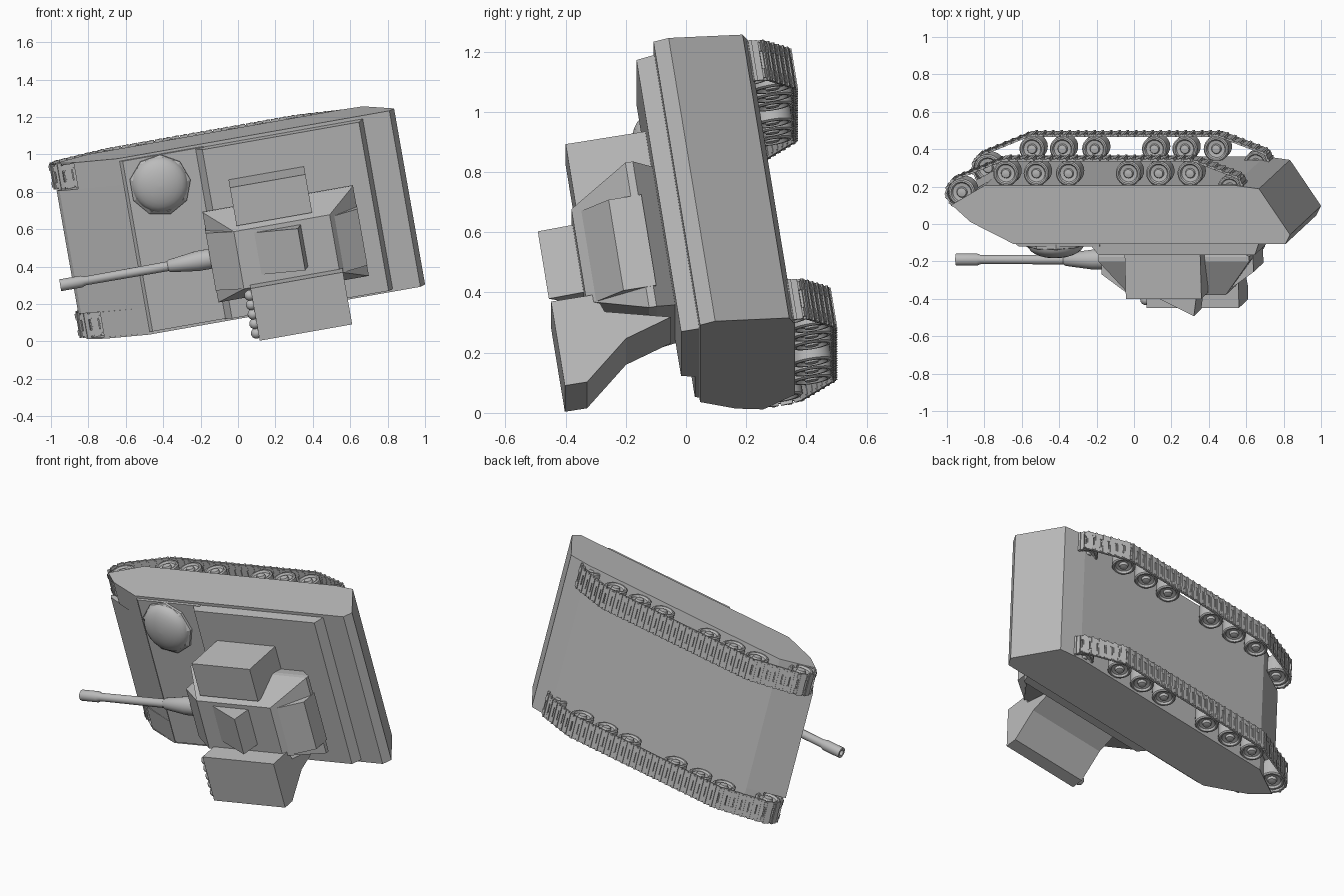
import bpy, bmesh
from math import sin, cos, pi, radians
from mathutils import Matrix, Vector, geometry

cube = bpy.data.objects.get("Cube")
if cube:
    bpy.data.objects.remove(cube)

# Tank frame: x = backward, y = to its right, z = up; the whole tank lies tilted on its side
YAW, ROLL = radians(10), radians(9.2)
back = Vector((cos(YAW), 0, sin(YAW)))
right = Vector((-sin(YAW) * cos(ROLL), -sin(ROLL), cos(YAW) * cos(ROLL)))
POSE = Matrix((back, right, back.cross(right))).transposed().to_4x4()
MID = 0.593          # hull centre line
GUN_Y = 0.485        # turret centre line

grey = bpy.data.materials.new("plain_grey")
grey.use_nodes = True
grey.diffuse_color = (0.5, 0.5, 0.5, 1)
grey.node_tree.nodes["Principled BSDF"].inputs["Base Color"].default_value = (0.5, 0.5, 0.5, 1)


def finish(name, bm, smooth=False):
    bmesh.ops.recalc_face_normals(bm, faces=bm.faces)
    mesh = bpy.data.meshes.new(name)
    bm.to_mesh(mesh)
    bm.free()
    mesh.transform(POSE)
    mesh.materials.append(grey)
    if smooth:
        mesh.shade_smooth()
        mesh.set_sharp_from_angle(angle=radians(35))
    obj = bpy.data.objects.new(name, mesh)
    bpy.context.collection.objects.link(obj)


def loft(name, rings, smooth=False):
    """Skin a list of point rings and cap both ends."""
    bm = bmesh.new()
    loops = [[bm.verts.new(p) for p in ring] for ring in rings]
    for a, b in zip(loops, loops[1:]):
        for i in range(len(a)):
            j = (i + 1) % len(a)
            bm.faces.new((a[i], a[j], b[j], b[i]))
    bm.faces.new(loops[0])
    bm.faces.new(loops[-1])
    finish(name, bm, smooth)


def side_prism(name, profile, y0, y1):
    loft(name, [[(x, y, z) for x, z in profile] for y in (y0, y1)])


def long_prism(name, profile, x0, x1):
    loft(name, [[(x, y, z) for y, z in profile] for x in (x0, x1)])


def rect(x0, x1, y0, y1, z):
    return [(x0, y0, z), (x1, y0, z), (x1, y1, z), (x0, y1, z)]


def lathe(name, profile, centre, axis, sides=24, smooth=True):
    """Turn (radius, height) pairs around the given axis."""
    rings = []
    for r, h in profile:
        ring = []
        for i in range(sides):
            a = 2 * pi * i / sides
            p = [r * cos(a), r * sin(a)]
            p.insert(axis, h)
            ring.append(Vector(p) + Vector(centre))
        rings.append(ring)
    loft(name, rings, smooth)


# Hull: central tub, then fenders and skirts on both sides
DECK, BELLY = -0.065, -0.384
tail = [(-0.462, DECK), (1.011, DECK), (1.038, -0.116), (0.876, -0.365),
        (0.74, BELLY), (-0.612, BELLY)]
side_prism("hull_tub", [(-0.815, -0.272), (-0.8, -0.25)] + tail, MID - 0.338, MID + 0.338)
for side, label in ((1, "right"), (-1, "left")):
    side_prism(label + "_fender", [(-0.7, -0.33), (-0.7, -0.19)] + tail,
               MID + side * 0.338, MID + side * 0.476)
    side_prism(label + "_skirt", [(-0.795, -0.278), (-0.695, -0.185)] + tail,
               MID + side * 0.476, MID + side * 0.484)
loft("front_deck_plate", [rect(-0.462, 0, MID - 0.47, MID + 0.47, DECK - 0.005),
                          rect(-0.44, 0, MID - 0.468, MID + 0.468, -0.05)])
loft("upper_deck", [rect(-0.06, 0.865, MID - 0.47, MID + 0.466, DECK - 0.005),
                    rect(-0.01, 0.84, MID - 0.466, MID + 0.462, -0.004)])

# Driver's domed hatch
lathe("hatch_ring", [(0.165, DECK - 0.01), (0.165, -0.035), (0.145, -0.02)],
      (-0.265, 0.9, 0), 2, 9, False)
lathe("hatch_dome", [(0.15 * cos(a), -0.035 + 0.07 * sin(a))
                     for a in [pi / 2 * i / 7 for i in range(7)]] + [(0.002, 0.035)],
      (-0.265, 0.905, 0), 2)

# Running gear
SPROCKET = (-0.742, -0.342, 0.073)
IDLER = (0.712, -0.368, 0.063)
WHEELS = [(x, -0.444, 0.068) for x in (-0.5, -0.335, -0.16, 0.165, 0.33, 0.5)]
half = [(1, 0), (1, 0.9), (0.9, 1), (0.78, 1), (0.68, 0.8), (0.4, 0.75), (0.33, 1), (0.12, 1.05)]


def track_path(pitch):
    """Evenly spaced points and tangents of a belt stretched round the wheels."""
    pts = [Vector((x + r * cos(a), z + r * sin(a)))
           for x, z, r in WHEELS + [SPROCKET, IDLER]
           for a in [2 * pi * i / 32 for i in range(32)]]
    belt = [pts[i] for i in geometry.convex_hull_2d(pts)]
    pairs = list(zip(belt, belt[1:] + belt[:1]))
    total = sum((b - a).length for a, b in pairs)
    count = round(total / pitch)
    step, walked, n, result = total / count, 0, 0, []
    for a, b in pairs:
        length = (b - a).length
        while n < count and n * step < walked + length:
            d = (b - a).normalized()
            result.append((a + d * (n * step - walked), d))
            n += 1
        walked += length
    return result


def add_box(bm, frame, offset, size):
    bmesh.ops.create_cube(bm, size=1, matrix=frame @ Matrix.Translation(offset)
                          @ Matrix.Diagonal((*size, 1)))


for side, label in ((1, "right"), (-1, "left")):
    y = MID + side * 0.408
    for n, (x, z, r) in enumerate(WHEELS + [SPROCKET, IDLER]):
        outline = [(r * a, -0.058 * b) for a, b in reversed(half)]
        outline += [(r * a, 0.058 * b) for a, b in half[1:]]
        name = "road_wheel_" + str(n + 1) if n < len(WHEELS) else ("sprocket", "idler")[n - len(WHEELS)]
        lathe(label + "_" + name, outline, (x, y, z), 1)
    bm = bmesh.new()
    for p, d in track_path(0.045):
        out = Vector((d.y, 0, -d.x))
        if out.dot(Vector((p.x, 0, p.y + 0.37))) < 0:
            out = -out
        along = Vector((d.x, 0, d.y))
        frame = Matrix((along, out.cross(along), out)).transposed().to_4x4()
        frame.translation = (p.x, y, p.y)
        add_box(bm, frame, (0, 0, 0.006), (0.041, 0.136, 0.01))
        add_box(bm, frame, (0.008, 0, 0.011), (0.012, 0.138, 0.01))
        for k in (-0.045, 0.045):
            add_box(bm, frame, (0.022, k, 0.006), (0.02, 0.03, 0.013))
    finish(label + "_track", bm)

# Turret: undercut rear, sloped armour up to the roof, mantlet ramp in front and bustle behind
loft("turret_body", [rect(-0.067, 0.66, 0.25, 0.72, -0.01),
                     rect(-0.067, 0.75, 0.24, 0.735, 0.06),
                     rect(-0.067, 0.75, 0.24, 0.735, 0.085),
                     rect(0.08, 0.6, 0.32, 0.635, 0.283)])
side_prism("mantlet", [(-0.07, 0), (-0.07, 0.17), (0.08, 0.283), (0.12, 0)], 0.32, 0.635)
side_prism("bustle", [(0.6, 0.05), (0.752, 0.05), (0.752, 0.16), (0.58, 0.283), (0.5, 0.283)],
           0.31, 0.62)
side_prism("roof_sight", [(0.16, 0.27), (0.42, 0.4), (0.44, 0.27)], 0.38, 0.61)
long_prism("right_stowage_box", [(0.66, -0.01), (0.87, -0.01), (0.87, 0.264), (0.66, 0.264)],
           0.1, 0.51)

# Left launcher, its wedge-shaped arm reaching the deck, and a row of round charges
long_prism("launcher_box", [(0.335, 0.4), (0.335, 0.25), (0.273, 0.23), (0.22, 0.015),
                            (0.172, 0.174), (0.048, 0.325), (0.048, 0.4)], 0.115, 0.617)
for n in range(5):
    bm = bmesh.new()
    bmesh.ops.create_uvsphere(bm, u_segments=14, v_segments=8, radius=0.03,
                              matrix=Matrix.Translation((0.105, 0.085 + 0.052 * n, 0.362)))
    finish("launcher_charge_" + str(n + 1), bm, True)

# Gun
lathe("gun_barrel", [(0.018, -0.8), (0.018, -0.884), (0.032, -0.884), (0.032, -0.77), (0.024, -0.75),
                     (0.026, -0.3), (0.034, -0.29), (0.054, -0.14), (0.054, -0.05)],
      (0, GUN_Y, 0.114), 0)
